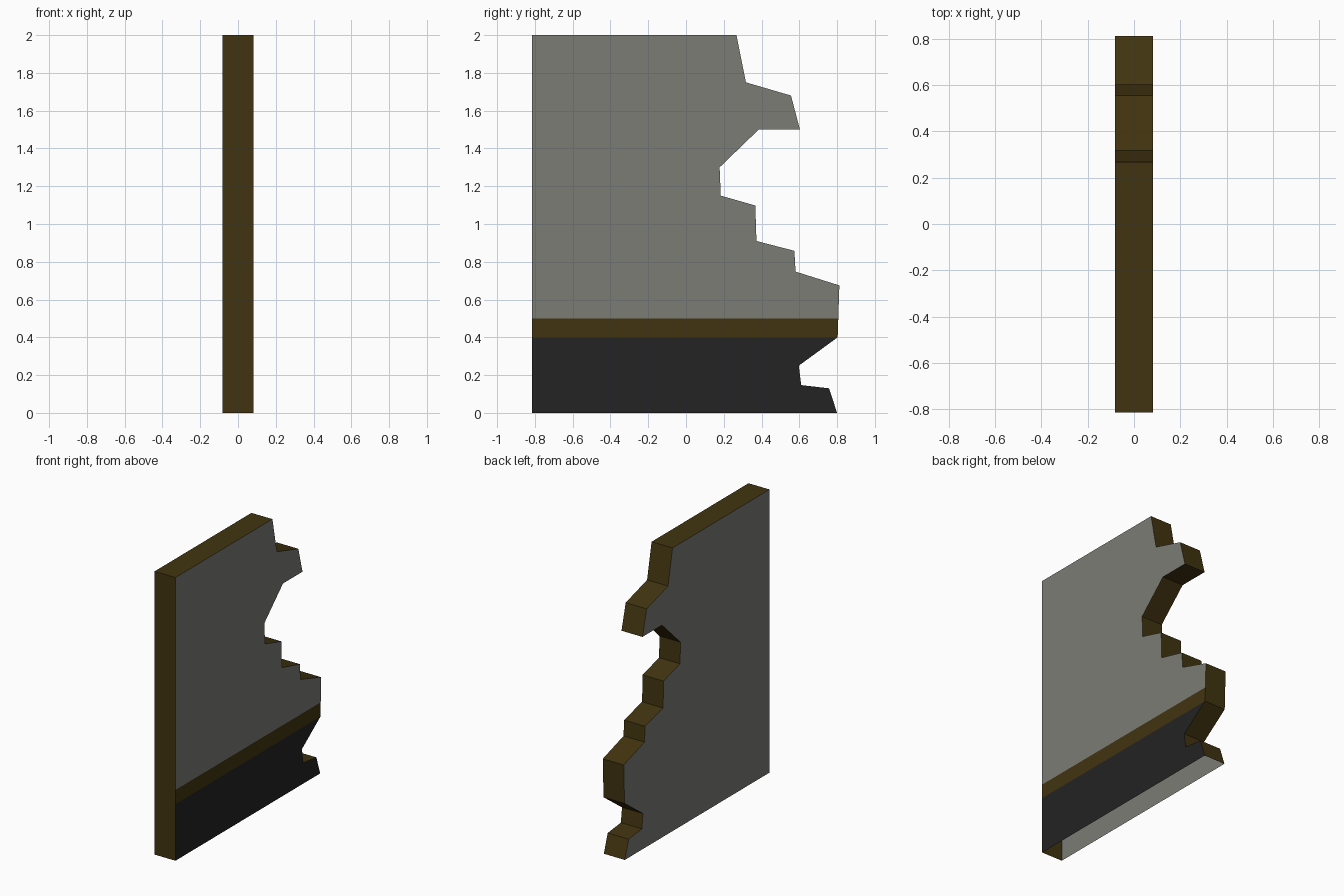
import bpy
import bmesh

if "Cube" in bpy.data.objects:
    bpy.data.objects.remove(bpy.data.objects["Cube"])

HALF = 0.082                      # half thickness of the wall
BAND_LOW, BAND_HIGH = 0.40, 0.50  # painted stripe on the right side

# Broken wall outline (y, z), counter-clockwise seen from +x
OUTLINE = [
    (-0.815, 0), (0.80, 0), (0.757, 0.13), (0.61, 0.147), (0.597, 0.25),
    (0.803, 0.40), (0.812, 0.675), (0.58, 0.748), (0.574, 0.858),
    (0.373, 0.91), (0.367, 1.098), (0.184, 1.15), (0.178, 1.30),
    (0.385, 1.50), (0.603, 1.50), (0.556, 1.68), (0.317, 1.75),
    (0.267, 2.0), (-0.815, 2.0),
]


def material(name, rgb):
    m = bpy.data.materials.new(name)
    m.diffuse_color = (*rgb, 1)
    m.use_nodes = True
    m.node_tree.nodes["Principled BSDF"].inputs["Base Color"].default_value = m.diffuse_color
    return m


mats = [
    material("grey_plaster", (0.20, 0.202, 0.18)),
    material("brown_core", (0.053, 0.034, 0.005)),
    material("dark_base_paint", (0.017, 0.017, 0.017)),
]
GREY, BROWN, DARK = range(3)

bm = bmesh.new()
right = [bm.verts.new((HALF, y, z)) for y, z in OUTLINE]
left = [bm.verts.new((-HALF, y, z)) for y, z in OUTLINE]

# Two wall sides
bm.faces.new(right)
bm.faces.new(left[::-1])

# Rim all round, with the underside left open
n = len(OUTLINE)
for i in range(1, n):
    j = (i + 1) % n
    bm.faces.new((right[i], left[i], left[j], right[j]))

# Cut the paint bands
for z in (BAND_LOW, BAND_HIGH):
    bmesh.ops.bisect_plane(bm, geom=bm.verts[:] + bm.edges[:] + bm.faces[:],
                           dist=1e-5, plane_co=(0, 0, z), plane_no=(0, 0, 1))
bm.normal_update()

# Colour by direction and height
for f in bm.faces:
    z = f.calc_center_bounds().z
    if abs(f.normal.x) < 0.9:
        f.material_index = BROWN
    elif f.normal.x < 0 or z > BAND_HIGH:
        f.material_index = GREY
    else:
        f.material_index = BROWN if z > BAND_LOW else DARK

bmesh.ops.triangulate(bm, faces=[f for f in bm.faces if len(f.verts) > 4])

mesh = bpy.data.meshes.new("broken_wall")
bm.to_mesh(mesh)
bm.free()
for m in mats:
    mesh.materials.append(m)
wall = bpy.data.objects.new("broken_wall", mesh)
bpy.context.collection.objects.link(wall)
